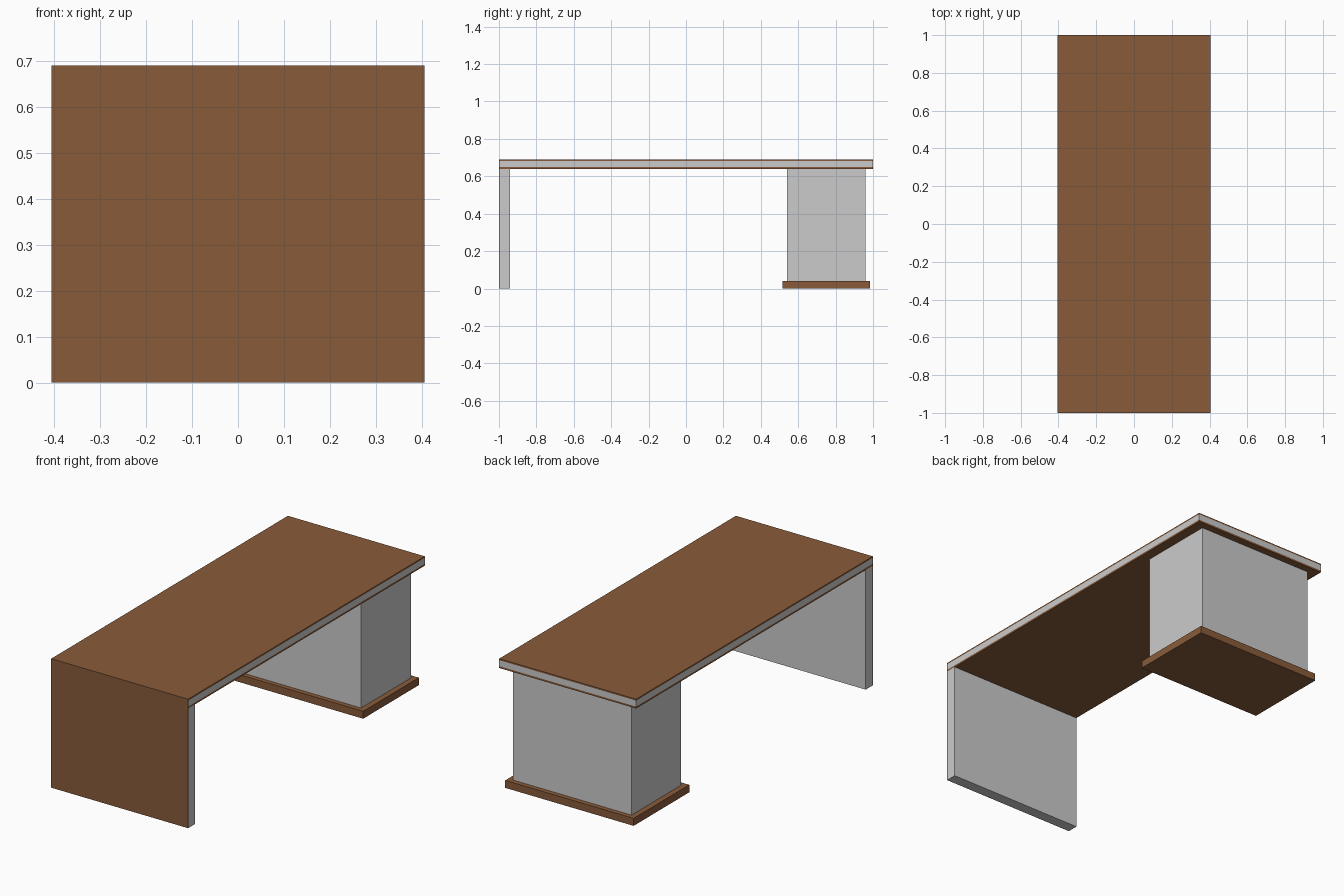
import bpy

if "Cube" in bpy.data.objects:
    bpy.data.objects.remove(bpy.data.objects["Cube"])

# Wood veneer colour
wood = bpy.data.materials.new("wood_veneer")
wood.diffuse_color = (0.25, 0.105, 0.042, 1)
wood.use_nodes = True
wood.node_tree.nodes["Principled BSDF"].inputs["Base Color"].default_value = wood.diffuse_color


def box(name, x, y, z, mat=None):
    """Box spanning the given (min, max) ranges."""
    bpy.ops.mesh.primitive_cube_add(size=1)
    ob = bpy.context.object
    ob.name = ob.data.name = name
    for v in ob.data.vertices:
        v.co = [lo + (c + 0.5) * (hi - lo) for c, (lo, hi) in zip(v.co, (x, y, z))]
    if mat:
        ob.data.materials.append(mat)
    return ob


HW, HL = 0.405, 1.0     # half width and half length of the desk
SKIN = 0.002            # thickness of the front veneer
FULL = (-HW, HW)

# Layered desktop: wood sheets around a grey core
box("desktop_lower_sheet", FULL, (-HL + SKIN, HL), (0.64, 0.65), wood)
box("desktop_core", FULL, (-HL + SKIN, HL), (0.65, 0.682))
box("desktop_upper_sheet", FULL, (-HL + SKIN, HL), (0.682, 0.69), wood)

# Full-width panel leg with a wood face on the front
box("panel_leg", FULL, (-HL + SKIN, -0.94), (0, 0.64))
box("front_veneer", FULL, (-HL, -HL + SKIN), (0, 0.69), wood)

# Pedestal on a wood plinth
box("pedestal", (-0.35, 0.35), (0.54, 0.96), (0.04, 0.64))
box("plinth", (-0.38, 0.38), (0.515, 0.985), (0, 0.04), wood)
